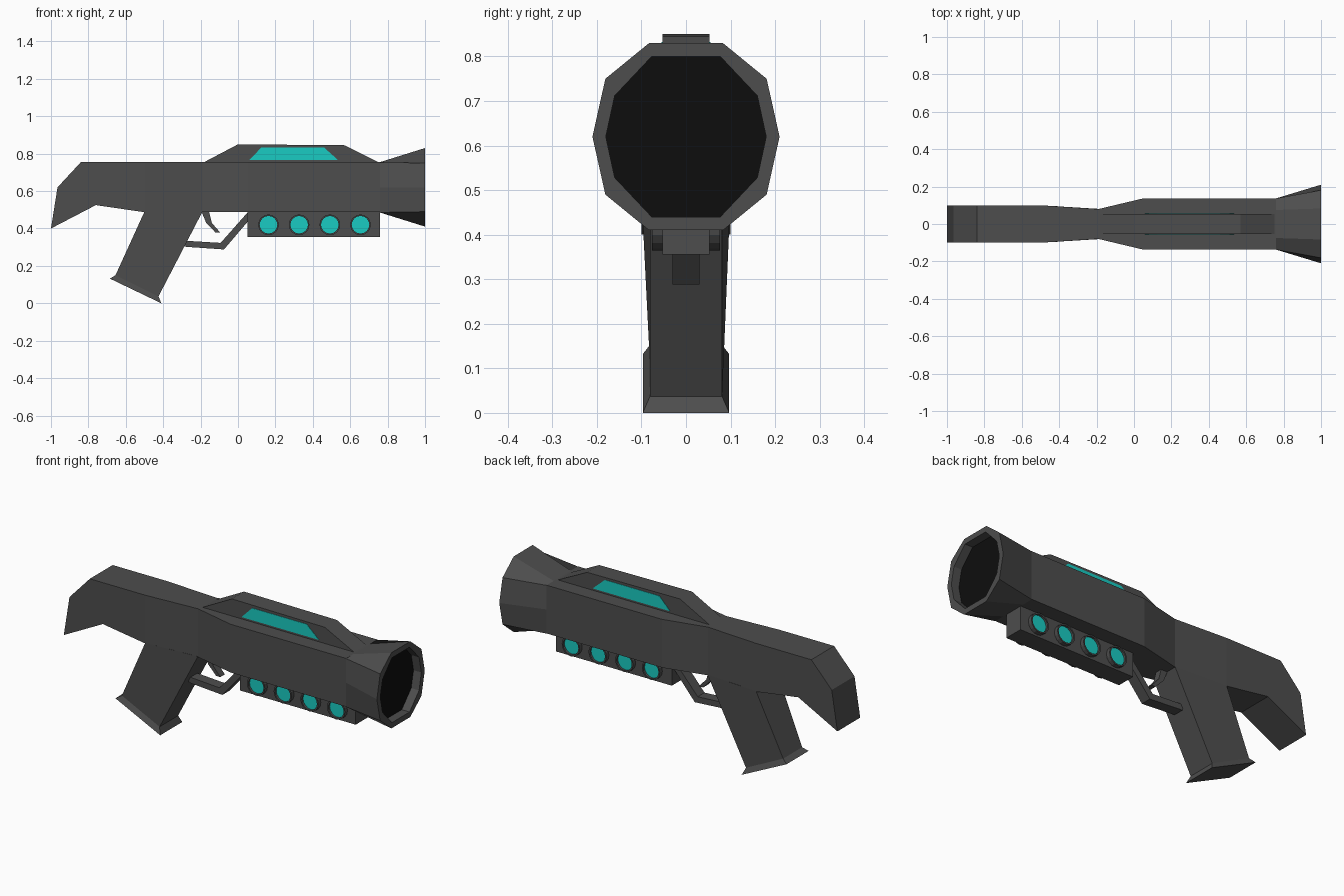
import bpy, bmesh, math

if "Cube" in bpy.data.objects:
    bpy.data.objects.remove(bpy.data.objects["Cube"])


def material(name, color):
    m = bpy.data.materials.new(name)
    m.diffuse_color = (*color, 1)
    m.use_nodes = True
    m.node_tree.nodes["Principled BSDF"].inputs["Base Color"].default_value = m.diffuse_color
    return m


DARK = material("dark_grey", (0.075, 0.075, 0.075))
BLACK = material("black", (0.004, 0.004, 0.004))
CYAN = material("cyan_glow", (0.01, 0.6, 0.54))


def loft(name, rings, mat=DARK):
    """Skin a list of equal-length point rings and cap both ends."""
    bm = bmesh.new()
    vs = [[bm.verts.new(p) for p in r] for r in rings]
    n = len(rings[0])
    for a, b in zip(vs, vs[1:]):
        for i in range(n):
            j = (i + 1) % n
            bm.faces.new((a[i], a[j], b[j], b[i]))
    bm.faces.new(vs[0][::-1])
    bm.faces.new(vs[-1])
    bmesh.ops.recalc_face_normals(bm, faces=bm.faces)
    me = bpy.data.meshes.new(name)
    bm.to_mesh(me)
    bm.free()
    me.materials.append(mat)
    ob = bpy.data.objects.new(name, me)
    bpy.context.collection.objects.link(ob)
    return ob


def extrude(name, profile, y0, y1, mat=DARK):
    """Side profile (x, z) swept between two y positions."""
    return loft(name, [[(x, y, z) for x, z in profile] for y in (y0, y1)], mat)


def section(a, wa, b, wb):
    """Four-point ring from two (x, z) points with their half widths."""
    return [(a[0], -wa, a[1]), (a[0], wa, a[1]), (b[0], wb, b[1]), (b[0], -wb, b[1])]


# Body and stock
body = [((-0.965, 0.62), (-1, 0.40), 0.1), ((-0.84, 0.755), (-0.76, 0.525), 0.1),
        ((-0.5, 0.755), (-0.5, 0.487), 0.1), ((-0.19, 0.755), (-0.19, 0.487), 0.08),
        ((0.05, 0.755), (0.05, 0.487), 0.137), ((0.76, 0.755), (0.76, 0.487), 0.137)]
loft("body_and_stock", [section(t, w, b, w) for t, b, w in body])


# Flared ten-sided muzzle with a recessed bore
def ten(x, side, corner, top):
    q = [(side, 0), corner, top]
    pts = q + [(-y, z) for y, z in q[:0:-1]] + [(-side, 0)]
    pts += [(-y, -z) for y, z in q[1:]] + [(y, -z) for y, z in q[:0:-1]]
    return [(x, y, z + 0.62) for y, z in pts]


bore = (0.18, (0.16, 0.092), (0.077, 0.18))
loft("muzzle", [ten(0.76, 0.137, (0.137, 0.134), (0.075, 0.135)),
                ten(1.0, 0.21, (0.181, 0.13), (0.083, 0.21)),
                ten(1.0, *bore), ten(0.95, *bore)])
loft("bore_plate", [ten(0.949, *bore), ten(0.952, *bore)], BLACK)

# Top housing
extrude("top_housing", [(-0.19, 0.75), (0, 0.85), (0.57, 0.845), (0.76, 0.75)], -0.053, 0.053)

# Grip with a flared foot
loft("grip", [section((-0.5, 0.49), 0.1, (-0.19, 0.49), 0.081),
              section((-0.655, 0.15), 0.083, (-0.425, 0.037), 0.081),
              section((-0.685, 0.132), 0.097, (-0.41, 0.0), 0.097)])

# Trigger and guard
extrude("trigger_guard", [(-0.28, 0.302), (-0.075, 0.288), (0.055, 0.44), (0.055, 0.49),
                          (-0.093, 0.323), (-0.29, 0.335)], -0.03, 0.03)
extrude("trigger", [(-0.195, 0.49), (-0.17, 0.43), (-0.12, 0.378), (-0.095, 0.378),
                    (-0.14, 0.43), (-0.155, 0.49)], -0.02, 0.02)

# Power cell box under the barrel
extrude("cell_box", [(0.05, 0.355), (0.76, 0.355), (0.76, 0.49), (0.05, 0.49)], -0.053, 0.053)


def circle(x, y, r, n=16):
    return [(x + r * math.cos(2 * math.pi * i / n), y,
             0.42 + r * math.sin(2 * math.pi * i / n)) for i in range(n)]


# Glowing panels and round lights on both sides
for side, s in (("right", -1), ("left", 1)):
    extrude("glow_panel_" + side, [(0.06, 0.766), (0.125, 0.833), (0.46, 0.833), (0.535, 0.766)],
            s * 0.045, s * 0.055, CYAN)
    for k in range(4):
        x = 0.163 + 0.164 * k
        loft(f"light_rim_{side}_{k + 1}", [circle(x, s * 0.045, 0.055), circle(x, s * 0.076, 0.055),
                                           circle(x, s * 0.076, 0.047), circle(x, s * 0.06, 0.047)])
        loft(f"light_{side}_{k + 1}", [circle(x, s * 0.058, 0.047), circle(x, s * 0.064, 0.047)], CYAN)
